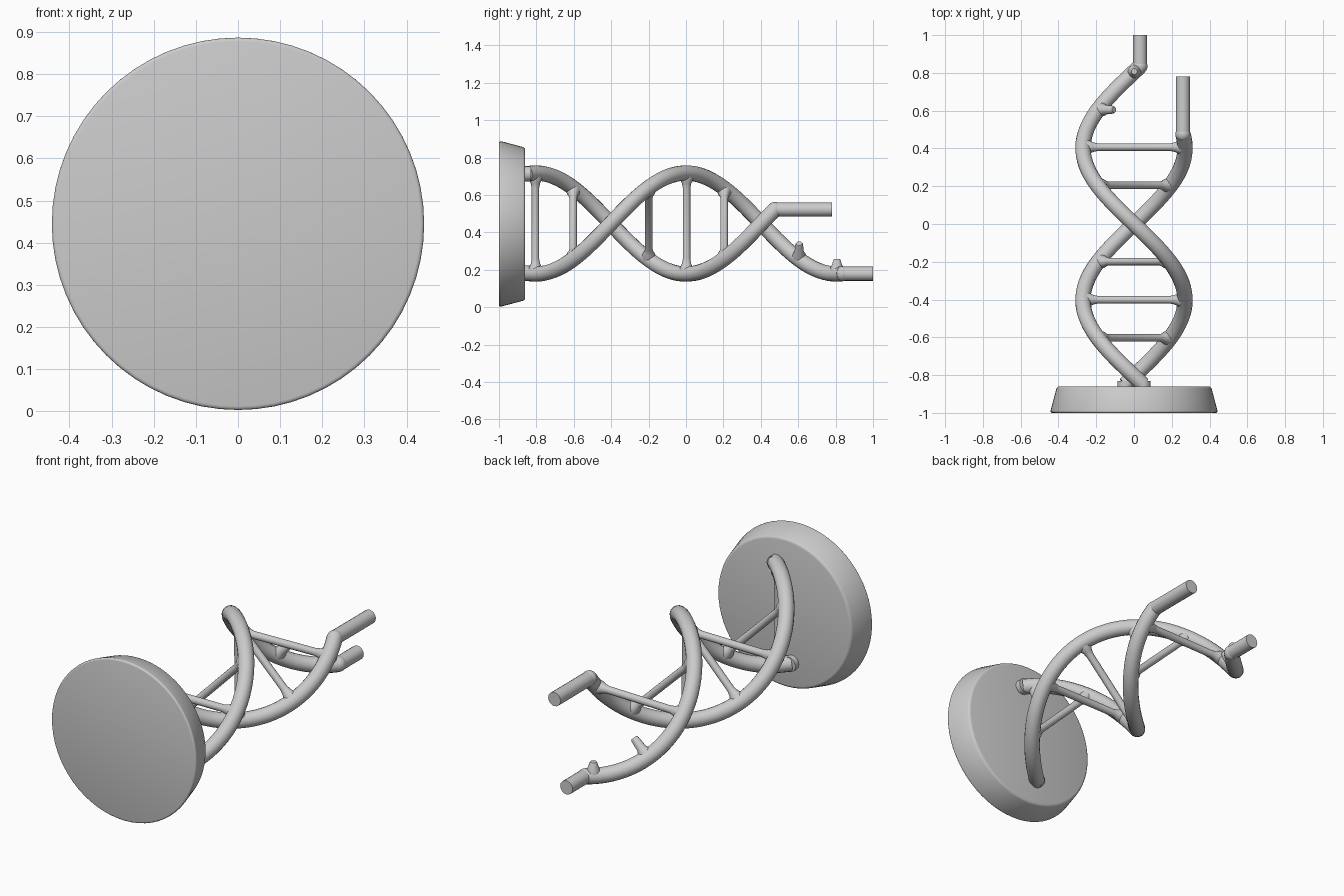
import bpy
import bmesh
from math import sin, cos, pi, radians
from mathutils import Matrix, Vector

if "Cube" in bpy.data.objects:
    bpy.data.objects.remove(bpy.data.objects["Cube"])

MID_Z = 0.447        # height of the helix axis
RADIUS = 0.27        # axis to strand centre
HALF_TURN = 0.805    # length along y of half a turn
TUBE = 0.041
RUNG = 0.02

grey = bpy.data.materials.new("light_grey")
grey.use_nodes = True
colour = (0.6, 0.6, 0.6, 1)
grey.diffuse_color = colour
grey.node_tree.nodes["Principled BSDF"].inputs["Base Color"].default_value = colour


def helix(y, side, r=RADIUS):
    a = pi * y / HALF_TURN
    return Vector((-side * r * sin(a), y, MID_Z + side * r * cos(a)))


def finish(obj):
    bpy.ops.object.select_all(action='DESELECT')
    obj.select_set(True)
    bpy.context.view_layer.objects.active = obj
    if obj.type == 'CURVE':
        bpy.ops.object.convert(target='MESH')
    bpy.ops.object.shade_smooth_by_angle(angle=radians(40))


def tube(name, points, radius, scales=None):
    curve = bpy.data.curves.new(name, 'CURVE')
    curve.dimensions = '3D'
    curve.bevel_depth = radius
    curve.bevel_resolution = 6
    curve.use_fill_caps = True
    spline = curve.splines.new('POLY')
    spline.points.add(len(points) - 1)
    for i, p in enumerate(points):
        spline.points[i].co = (*p, 1)
        spline.points[i].radius = scales[i] if scales else 1
    obj = bpy.data.objects.new(name, curve)
    bpy.context.collection.objects.link(obj)
    curve.materials.append(grey)
    finish(obj)


# Tapered round base, standing upright at the front
bm = bmesh.new()
bmesh.ops.create_cone(bm, cap_ends=True, segments=64, radius1=0.445, radius2=0.408, depth=0.14)
rims = [e for e in bm.edges if any(len(f.verts) > 4 for f in e.link_faces)]
bmesh.ops.bevel(bm, geom=rims, offset=0.012, segments=3, profile=0.5, affect='EDGES')
bm.transform(Matrix.Translation((0, -0.93, 0.445)) @ Matrix.Rotation(-pi / 2, 4, 'X'))
mesh = bpy.data.meshes.new("base")
bm.to_mesh(mesh)
bm.free()
mesh.materials.append(grey)
base = bpy.data.objects.new("base", mesh)
bpy.context.collection.objects.link(base)
finish(base)

# Two strands, each with a straight foot and a straight end rod
for name, side, bend, tip in (("long", 1, 0.835, 1.0), ("short", -1, 0.475, 0.78)):
    start = -0.85
    steps = 72
    path = [helix(start + (bend - start) * i / steps, side) for i in range(steps + 1)]
    tube(name + "_strand", path, TUBE)
    foot, elbow = path[0], path[-1]
    tube(name + "_strand_foot", [foot + Vector((0, -0.04, 0)), foot + Vector((0, 0.02, 0))], TUBE)
    tube(name + "_end_rod", [elbow, Vector((elbow.x, tip, elbow.z))], 0.038)
    bpy.ops.mesh.primitive_uv_sphere_add(segments=20, ring_count=12, radius=0.04, location=elbow)
    joint = bpy.context.object
    joint.name = name + "_elbow"
    joint.data.materials.append(grey)
    finish(joint)

# Rungs with flared ends joining the strands
flare = [1.9, 1.75, 1.25, 1]
reach = [RADIUS, 0.235, 0.215, 0.19]
for i in range(7):
    y = -0.805 + i * 0.202
    points = [helix(y, 1, r) for r in reach] + [helix(y, -1, r) for r in reversed(reach)]
    tube(f"rung_{i + 1}", points, RUNG, flare + flare[::-1])

# Broken rung stubs on the long strand
for name, y, end in (("middle", 0.605, 0.15), ("end", 0.807, 0.19)):
    points = [helix(y, 1, r) for r in reach[:3] + [end + 0.01, end]]
    tube(name + "_stub", points, RUNG, flare[:3] + [1.05, 0.8])
